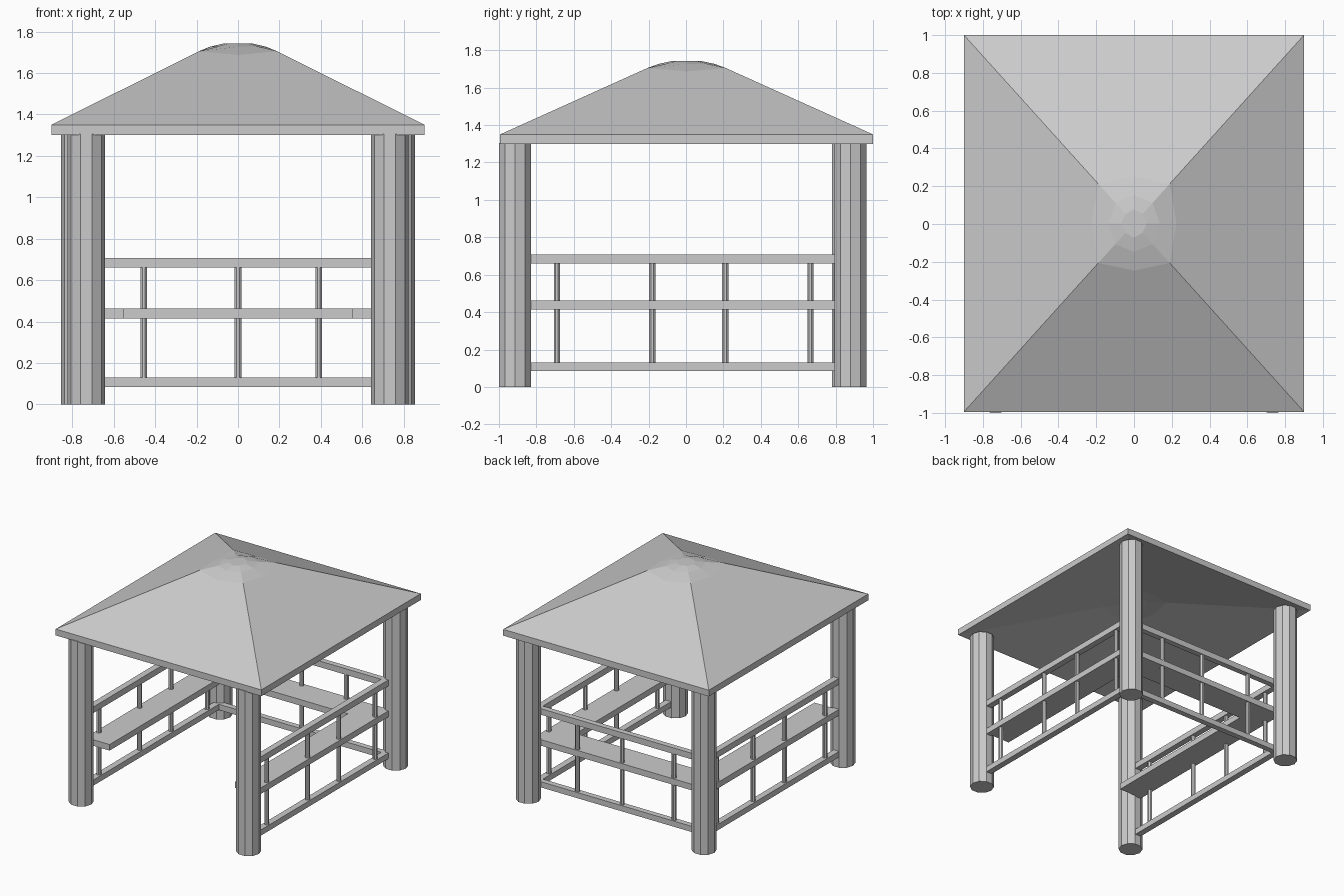
import bpy, bmesh, math
from mathutils import Vector

cube = bpy.data.objects.get("Cube")
if cube:
    bpy.data.objects.remove(cube)

grey = bpy.data.materials.new("plain grey")
grey.use_nodes = True
colour = (0.6, 0.6, 0.6, 1)
grey.diffuse_color = colour
grey.node_tree.nodes["Principled BSDF"].inputs["Base Color"].default_value = colour


def add_object(name, bm):
    bmesh.ops.recalc_face_normals(bm, faces=bm.faces)
    mesh = bpy.data.meshes.new(name)
    bm.to_mesh(mesh)
    bm.free()
    mesh.materials.append(grey)
    obj = bpy.data.objects.new(name, mesh)
    bpy.context.collection.objects.link(obj)
    return obj


def box(name, low, high):
    bm = bmesh.new()
    bmesh.ops.create_cube(bm, size=1)
    low, high = Vector(low), Vector(high)
    for v in bm.verts:
        v.co = (low + high) / 2 + v.co * (high - low)
    return add_object(name, bm)


def bridge(bm, a, b):
    for i in range(len(a)):
        j = (i + 1) % len(a)
        bm.faces.new((a[i], a[j], b[j], b[i]))


def prism(name, x, y, z0, z1, radius, sides):
    # upright many-sided post with one flat side facing the front
    bm = bmesh.new()
    rings = []
    for z in (z0, z1):
        ring = []
        for i in range(sides):
            a = 2 * math.pi * (i + 0.5) / sides - math.pi / 2
            ring.append(bm.verts.new((x + radius * math.cos(a),
                                      y + radius * math.sin(a), z)))
        bm.faces.new(ring)
        rings.append(ring)
    bridge(bm, *rings)
    return add_object(name, bm)


# Roof: steep top with a rounded peak over a shallow sloped ceiling
HALF_X, HALF_Y, EAVE, RIM, CEILING = 0.9, 0.997, 1.35, 1.30, 1.49


def top_height(s):
    return EAVE + 0.355 * (1 - s) / 0.79


def ceiling_height(s):
    return RIM + (CEILING - RIM) * (1 - s)


def roof_ring(bm, corner, middle, height):
    # eight points: square corners alternating with side middles
    ring = []
    for i in range(8):
        s = middle if i % 2 == 0 else corner
        a = i * math.pi / 4
        dx, dy = round(math.cos(a)), round(math.sin(a))
        ring.append(bm.verts.new((dx * s * HALF_X, dy * s * HALF_Y + 0.003,
                                  height(s))))
    return ring


bm = bmesh.new()
top = [roof_ring(bm, 1, 1, top_height),
       roof_ring(bm, 0.21, 0.25, top_height),
       roof_ring(bm, 0.11, 0.15, lambda s: 1.727),
       roof_ring(bm, 0.05, 0.075, lambda s: 1.743)]
under = [roof_ring(bm, 1, 1, ceiling_height),
         roof_ring(bm, 0.18, 0.22, ceiling_height),
         roof_ring(bm, 0.08, 0.1, lambda s: 1.465)]
for rings in (top, under):
    for a, b in zip(rings, rings[1:]):
        bridge(bm, a, b)
    bm.faces.new(rings[-1])
bridge(bm, top[0], under[0])
add_object("roof", bm)

# Four ten-sided pillars
for name, x, y in (("front_right_pillar", -0.733, -0.914),
                   ("front_left_pillar", 0.733, -0.914),
                   ("back_right_pillar", -0.765, 0.867),
                   ("back_left_pillar", 0.765, 0.879)):
    prism(name, x, y, 0, 1.305, 0.09, 10)

# Rails on the two sides and the back; the front stays open
OUT_X, IN_X, OUT_Y, IN_Y, FRONT = 0.76, 0.71, 0.82, 0.775, -0.85
for level, z0, z1 in (("lower", 0.085, 0.13), ("middle", 0.415, 0.463),
                      ("upper", 0.66, 0.708)):
    box(f"back_{level}_rail", (-IN_X, IN_Y, z0), (IN_X, OUT_Y, z1))
    box(f"left_{level}_rail", (IN_X, FRONT, z0), (OUT_X, OUT_Y, z1))
    box(f"right_{level}_rail", (-OUT_X, FRONT, z0), (-IN_X, OUT_Y, z1))

# Slim balusters between the lower and upper rails
for x in (-0.455, 0, 0.39):
    prism("back_baluster", x, (IN_Y + OUT_Y) / 2, 0.12, 0.67, 0.018, 8)
for side, sign in (("left", 1), ("right", -1)):
    for y in (-0.69, -0.18, 0.21, 0.665):
        prism(f"{side}_baluster", sign * (IN_X + OUT_X) / 2, y, 0.12, 0.67, 0.018, 8)

# Bench planks fitted against the middle rails
SEAT, BASE, TOP = 0.55, 0.415, 0.463
box("left_bench", (SEAT, -0.82, BASE), (IN_X, IN_Y, TOP))
box("right_bench", (-IN_X, -0.82, BASE), (-SEAT, IN_Y, TOP))
box("back_bench", (-SEAT, 0.59, BASE), (SEAT, IN_Y, TOP))
